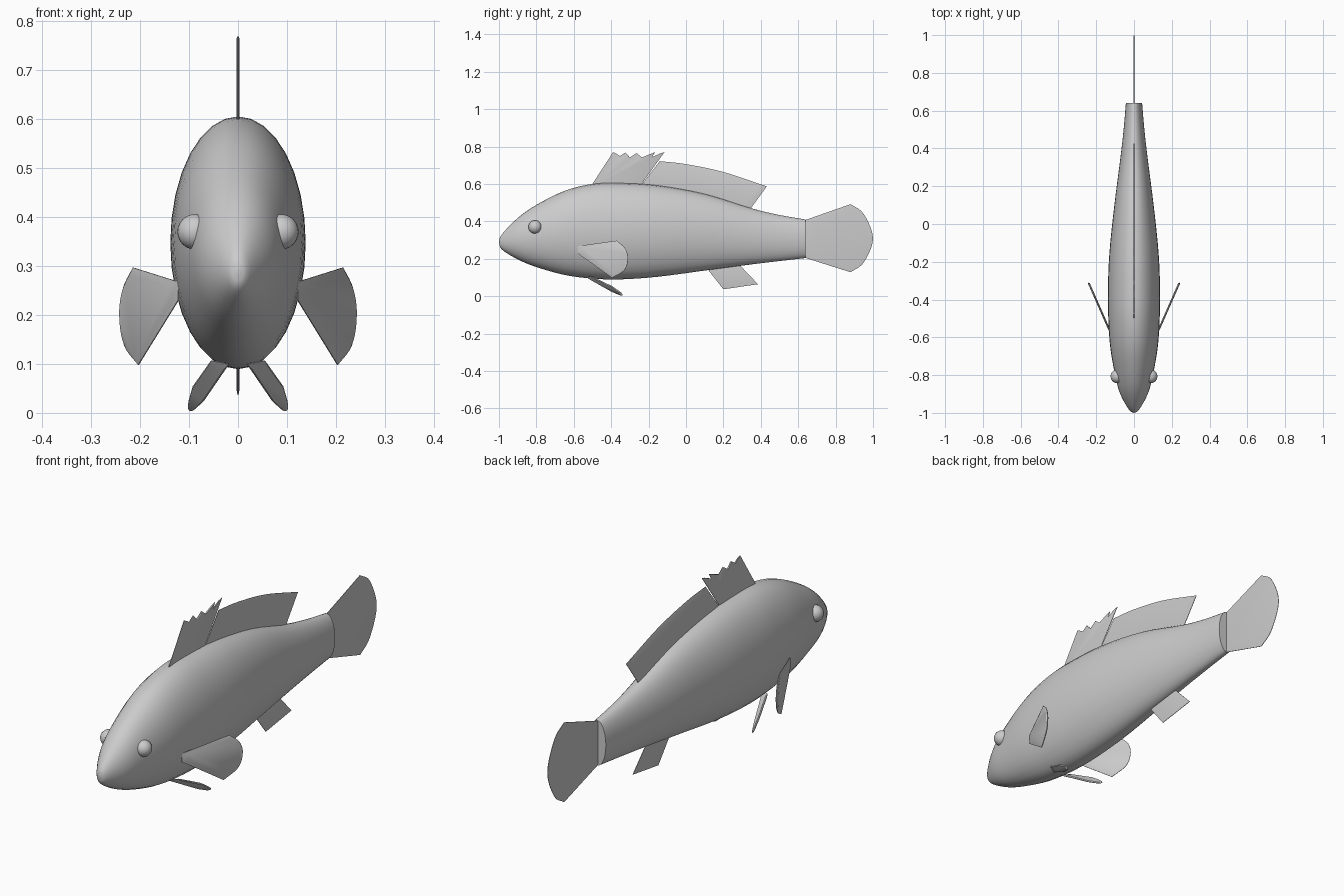
import bpy, bmesh, math
from mathutils import Vector

cube = bpy.data.objects.get("Cube")
if cube:
    bpy.data.objects.remove(cube)

GREY = (0.6, 0.6, 0.6, 1)
grey = bpy.data.materials.new("plain grey")
grey.use_nodes = True
grey.diffuse_color = GREY
grey.node_tree.nodes["Principled BSDF"].inputs["Base Color"].default_value = GREY


def finish(name, bm, angle):
    """Turn a bmesh into a named, smooth-shaded object."""
    bmesh.ops.recalc_face_normals(bm, faces=bm.faces)
    mesh = bpy.data.meshes.new(name)
    bm.to_mesh(mesh)
    bm.free()
    mesh.materials.append(grey)
    ob = bpy.data.objects.new(name, mesh)
    bpy.context.collection.objects.link(ob)
    bpy.ops.object.select_all(action="DESELECT")
    ob.select_set(True)
    bpy.context.view_layer.objects.active = ob
    bpy.ops.object.shade_smooth_by_angle(angle=math.radians(angle))
    return ob


def spline(points, steps):
    """Smooth curve through the points."""
    p = [2 * points[0] - points[1]] + points + [2 * points[-1] - points[-2]]
    out = []
    for a, b, c, d in zip(p, p[1:], p[2:], p[3:]):
        for i in range(steps):
            t = i / steps
            out.append(b + (c - a) * t / 2 + (2 * a - 5 * b + 4 * c - d) * t**2 / 2
                       + (3 * b - a - 3 * c + d) * t**3 / 2)
    return out + [points[-1]]


def fin(name, outline, thick=0.006, rim=0.002):
    """Thin blade: a narrow rim that slopes up to a flat middle on both sides."""
    pts = [Vector(p) for p in outline]
    n = len(pts)
    mid = sum(pts, Vector()) / n
    normal = sum(((a - mid).cross(b - mid) for a, b in zip(pts, pts[1:] + pts[:1])),
                 Vector()).normalized()
    bm = bmesh.new()
    loops = []
    for scale, height in ((0.88, thick), (1, rim), (1, -rim), (0.88, -thick)):
        loops.append([bm.verts.new(mid + (p - mid) * scale + normal * height / 2) for p in pts])
    for a, b in zip(loops, loops[1:]):
        for i in range(n):
            j = (i + 1) % n
            bm.faces.new((a[i], a[j], b[j], b[i]))
    bm.faces.new(loops[0])
    bm.faces.new(loops[-1][::-1])
    return finish(name, bm, 30)


def flat(points):
    """Lift (y, z) points onto the centre plane."""
    return [(0, y, z) for y, z in points]


def curved(points, steps=5):
    return [tuple(p) for p in spline([Vector(p) for p in points], steps)]


# Body: oval sections as (y, bottom, top, half width)
stations = [
    (-1.0, 0.29, 0.29, 0.0), (-0.985, 0.25, 0.33, 0.025), (-0.9, 0.197, 0.418, 0.073),
    (-0.8, 0.156, 0.488, 0.1), (-0.65, 0.114, 0.563, 0.126), (-0.5, 0.094, 0.6, 0.136),
    (-0.35, 0.09, 0.605, 0.138), (-0.15, 0.104, 0.592, 0.13), (0.1, 0.137, 0.547, 0.104),
    (0.35, 0.17, 0.47, 0.072), (0.5, 0.188, 0.434, 0.055), (0.64, 0.204, 0.41, 0.043)]
SIDES = 32
bm = bmesh.new()
rings = []
for y, low, high, half in spline([Vector(s) for s in stations], 4)[1:]:
    ring = []
    for i in range(SIDES):
        a = math.tau * i / SIDES
        ring.append(bm.verts.new((half * math.cos(a), y,
                                  (low + high) / 2 + (high - low) / 2 * math.sin(a))))
    rings.append(ring)
nose = bm.verts.new((0, stations[0][0], stations[0][1]))
for i in range(SIDES):
    j = (i + 1) % SIDES
    bm.faces.new((nose, rings[0][i], rings[0][j]))
    for a, b in zip(rings, rings[1:]):
        bm.faces.new((a[i], b[i], b[j], a[j]))
bm.faces.new(rings[-1])
finish("body", bm, 50)

# Tail fin
fin("tail_fin", flat([(0.62, 0.204), (0.64, 0.204)]
    + curved([(0.88, 0.128), (0.95, 0.18), (1.0, 0.308), (0.95, 0.44), (0.88, 0.492)])
    + [(0.64, 0.408), (0.62, 0.408)]))

# Spiny front dorsal fin with a jagged top
teeth = [(-0.39, 0.77), (-0.355, 0.748), (-0.325, 0.768), (-0.3, 0.742), (-0.265, 0.765),
         (-0.235, 0.742), (-0.165, 0.77), (-0.185, 0.738), (-0.115, 0.77)]
fin("front_dorsal_fin", flat([(-0.52, 0.57)] + teeth + [(-0.26, 0.57)]))

# Soft rear dorsal fin
fin("rear_dorsal_fin", flat([(-0.255, 0.575)]
    + curved([(-0.14, 0.722), (0.0, 0.706), (0.2, 0.664), (0.432, 0.587)])
    + [(0.325, 0.44), (0.1, 0.51)]))

# Anal fin
fin("anal_fin", flat([(0.095, 0.17), (0.2, 0.037), (0.385, 0.064), (0.265, 0.19)]))

# Paired fins and eyes
pectoral = [(-0.58, 0.23), (-0.58, 0.268)] + curved(
    [(-0.37, 0.297), (-0.325, 0.255), (-0.31, 0.2), (-0.33, 0.138), (-0.395, 0.098)])
pelvic = [(0.018, -0.53, 0.1), (0.055, -0.51, 0.107)] + curved(
    [(0.092, -0.40, 0.055), (0.102, -0.345, 0.016), (0.094, -0.345, 0.004),
     (0.07, -0.395, 0.024)], 3)
for side, sx in (("left", 1), ("right", -1)):
    fin(side + "_pectoral_fin",
        [(sx * (0.122 + (y + 0.58) * 0.44), y, z) for y, z in pectoral], 0.01)
    fin(side + "_pelvic_fin", [(sx * x, y, z) for x, y, z in pelvic], 0.008)
    bm = bmesh.new()
    bmesh.ops.create_uvsphere(bm, u_segments=24, v_segments=12, radius=0.036)
    bmesh.ops.translate(bm, verts=bm.verts, vec=(sx * 0.088, -0.807, 0.37))
    finish(side + "_eye", bm, 60)
